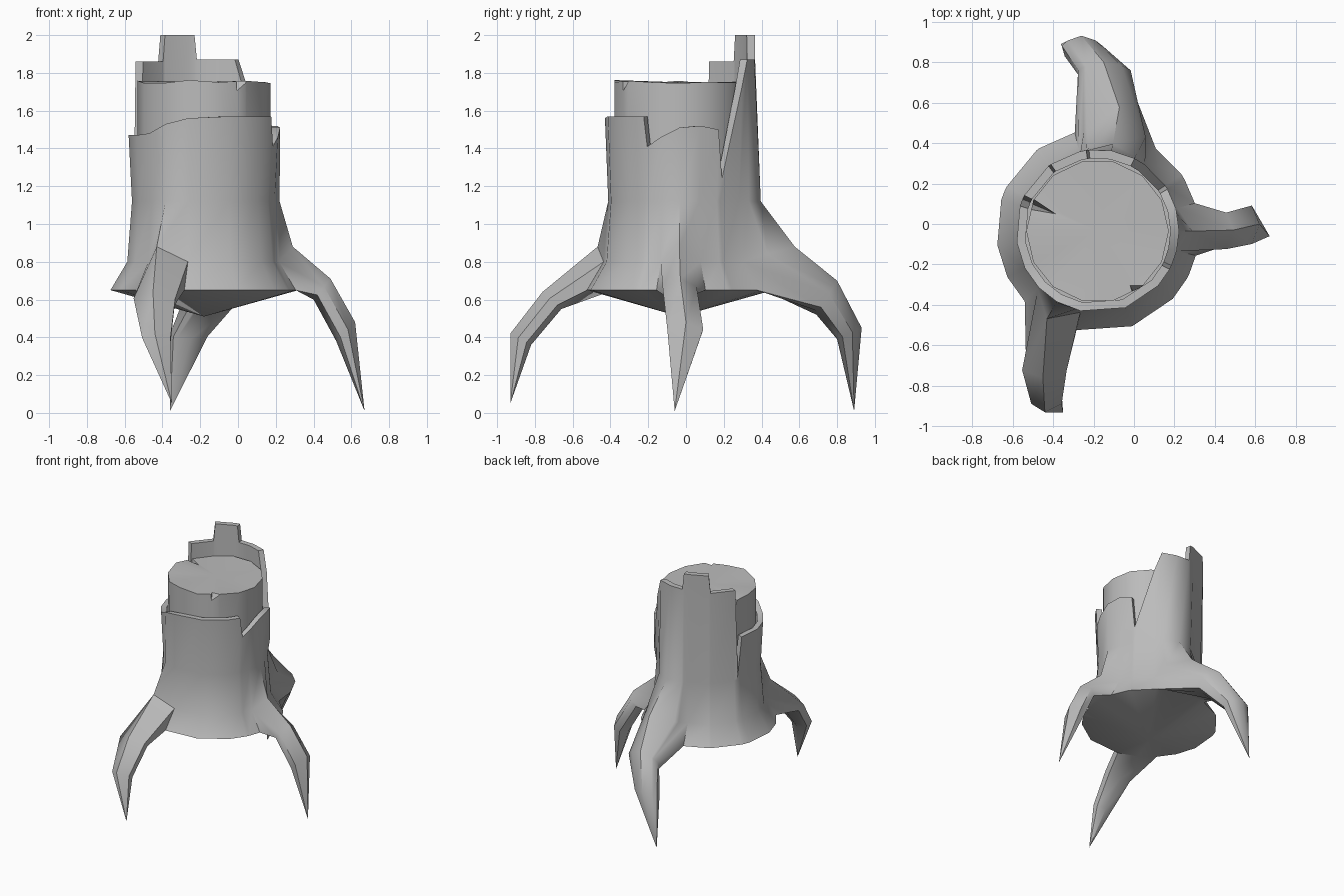
import bpy, bmesh, math, random
from mathutils import Vector

if "Cube" in bpy.data.objects:
    bpy.data.objects.remove(bpy.data.objects["Cube"], do_unlink=True)

random.seed(3)
CENTRE = Vector((-0.18, -0.035, 0))

grey = bpy.data.materials.new("weathered_grey")
grey.use_nodes = True
grey.diffuse_color = (0.5, 0.5, 0.5, 1)
bsdf = next(n for n in grey.node_tree.nodes if n.type == 'BSDF_PRINCIPLED')
bsdf.inputs["Base Color"].default_value = (0.5, 0.5, 0.5, 1)


def polar(angle, radius, z):
    a = math.radians(angle)
    return CENTRE + Vector((radius * math.cos(a), radius * math.sin(a), z))


def finish(bm, name, angle=None):
    bmesh.ops.recalc_face_normals(bm, faces=bm.faces[:])
    mesh = bpy.data.meshes.new(name)
    bm.to_mesh(mesh)
    bm.free()
    mesh.materials.append(grey)
    obj = bpy.data.objects.new(name, mesh)
    bpy.context.collection.objects.link(obj)
    if angle:
        smooth(obj, angle)
    return obj


def smooth(obj, angle):
    bpy.ops.object.select_all(action='DESELECT')
    obj.select_set(True)
    bpy.context.view_layer.objects.active = obj
    bpy.ops.object.shade_smooth_by_angle(angle=math.radians(angle))


# Bark columns: angle around the trunk and height of the broken rim
RIM = [(-28, 1.57), (-25, 1.41), (-14, 1.46), (0, 1.51), (16, 1.52), (31, 1.50),
       (34, 1.24), (55, 1.72), (63, 1.87), (80, 1.87), (96, 1.87), (98, 2.0),
       (103, 2.0), (125, 2.0), (127, 1.86), (154, 1.86), (157, 1.17), (162, 1.47),
       (188, 1.47), (207, 1.47), (224, 1.48), (240, 1.53), (258, 1.56),
       (290, 1.57), (318, 1.57)]

# Roots: first, middle and last column angle, bulge, direction,
# sections (upper point, lower point, half width), tip
ROOTS = [
    (-14, 0, 16, 0.06, 0,
     [((0.49, -0.03, 0.71), (0.40, -0.04, 0.60), 0.09),
      ((0.62, 0.0, 0.48), (0.52, -0.01, 0.38), 0.095)], (0.67, -0.06, 0.01)),
    (55, 80, 103, 0.21, 90,
     [((-0.15, 0.80, 0.70), (-0.14, 0.69, 0.52), 0.13),
      ((-0.26, 0.93, 0.45), (-0.25, 0.80, 0.39), 0.10)], (-0.36, 0.89, 0.01)),
    (224, 240, 258, 0.09, 270,
     [((-0.45, -0.76, 0.64), (-0.43, -0.66, 0.55), 0.11),
      ((-0.44, -0.93, 0.42), (-0.42, -0.82, 0.36), 0.075)], (-0.35, -0.93, 0.05)),
]


def across(root, angle):
    """Position across a root, -1 to 1."""
    first, mid, last = root[:3]
    return (angle - mid) / (mid - first if angle < mid else last - mid)


# Trunk bark: stacked rings, broken rim, inner wall
bm = bmesh.new()
columns = []
for angle, top in RIM:
    hump = bulge = 0
    for root in ROOTS:
        if root[0] <= angle <= root[2]:
            hump = 1 - across(root, angle) ** 2
            bulge = root[3] * hump
    points = [(0.50, 0.65), (0.41 + bulge, 0.80 + 0.08 * hump),
              (0.385 + bulge * 0.25, 1.12), (0.403, top), (0.36, top), (0.36, 1.12)]
    columns.append([bm.verts.new(polar(angle, r, z)) for r, z in points])

apex = bm.verts.new(CENTRE + Vector((0, 0, 0.51)))
count = len(columns)
for i in range(count):
    a, b = columns[i], columns[(i + 1) % count]
    angle = RIM[i][0]
    rooted = any(r[0] <= angle < r[2] for r in ROOTS)
    for row in range(5):
        if not (rooted and row == 0):
            bm.faces.new((a[row], b[row], b[row + 1], a[row + 1]))
    bm.faces.new((b[0], a[0], apex))
bm.faces.new([c[5] for c in columns])

# Roots: lofted out of the gaps in the lowest band
for root in ROOTS:
    picked = [i for i, (angle, _) in enumerate(RIM) if root[0] <= angle <= root[2]]
    spread = [across(root, RIM[i][0]) for i in picked]
    loop = [columns[i][0] for i in picked] + [columns[i][1] for i in reversed(picked)]
    d = math.radians(root[4])
    side = Vector((-math.sin(d), math.cos(d), 0))
    for upper, lower, width in root[5]:
        up, low = Vector(upper), Vector(lower)
        under = [low.lerp(up, 0.22 * s * s) + side * s * width * 0.9 for s in spread]
        over = [up.lerp(low, 0.38 * s * s) + side * s * width for s in reversed(spread)]
        ring = [bm.verts.new(p) for p in under + over]
        for k in range(len(ring)):
            n = (k + 1) % len(ring)
            bm.faces.new((loop[k], loop[n], ring[n], ring[k]))
        loop = ring
    tip = bm.verts.new(root[6])
    for k in range(len(loop)):
        bm.faces.new((loop[k], loop[(k + 1) % len(loop)], tip))
finish(bm, "bark_and_roots", 42)

# Heartwood core with a slightly uneven top
bm = bmesh.new()
SIDES = 14
low = [bm.verts.new(polar(360 * i / SIDES, 0.35, 1.0)) for i in range(SIDES)]
high = [bm.verts.new(polar(360 * i / SIDES, 0.352, 1.75 + random.uniform(-0.01, 0.012)))
        for i in range(SIDES)]
hub = bm.verts.new(CENTRE + Vector((0, 0, 1.75)))
for i in range(SIDES):
    j = (i + 1) % SIDES
    bm.faces.new((low[i], low[j], high[j], high[i]))
    bm.faces.new((high[i], high[j], hub))
bm.faces.new(low)
core = finish(bm, "heartwood_core")

# Splits in the core: a front chip and a long wedge on the side
SPLITS = [[(-0.03, -0.28, 1.8), (0.08, -0.28, 1.8), (0.04, -0.5, 1.8), (0.02, -0.39, 1.60)],
          [(-0.34, 0.03, 1.8), (-0.62, 0.22, 1.8), (-0.62, 0.08, 1.8), (-0.60, 0.14, 1.50)]]
for corners in SPLITS:
    bm = bmesh.new()
    bmesh.ops.convex_hull(bm, input=[bm.verts.new(c) for c in corners])
    cutter = finish(bm, "split_cutter")
    cutter.hide_render = True
    mod = core.modifiers.new("split", 'BOOLEAN')
    mod.operation = 'DIFFERENCE'
    mod.solver = 'EXACT'
    mod.object = cutter
    bpy.context.view_layer.objects.active = core
    bpy.ops.object.modifier_apply(modifier=mod.name)
    bpy.data.objects.remove(cutter, do_unlink=True)
smooth(core, 35)
